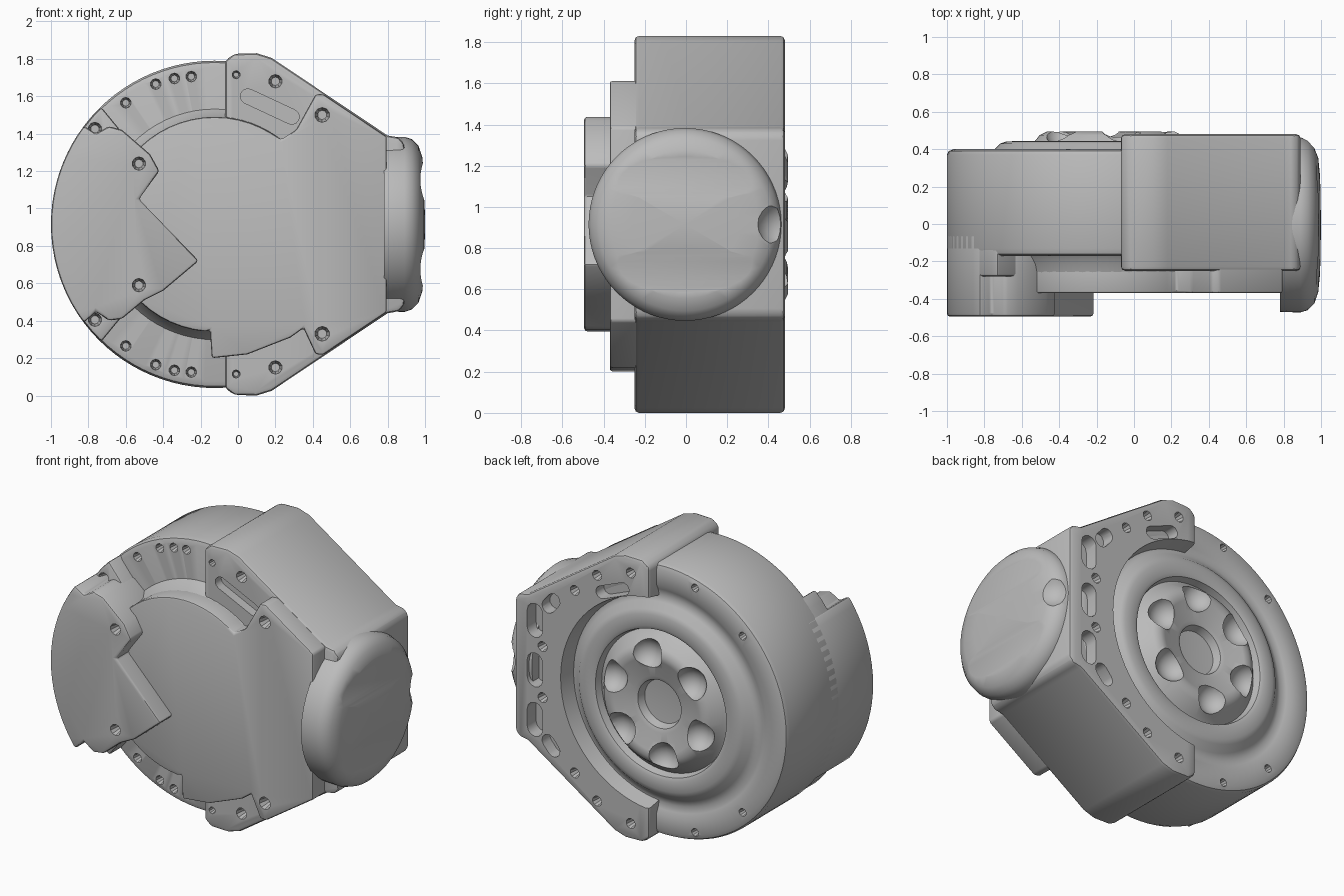
import bpy, bmesh
from math import sin, cos, pi, radians
from mathutils import Matrix

if "Cube" in bpy.data.objects:
    bpy.data.objects.remove(bpy.data.objects["Cube"])

grey = bpy.data.materials.new("cast grey")
grey.use_nodes = True
grey.diffuse_color = (0.5, 0.5, 0.5, 1)
grey.node_tree.nodes["Principled BSDF"].inputs["Base Color"].default_value = (0.5, 0.5, 0.5, 1)

CX, CZ, R = -0.125, 0.915, 0.875   # axis of the round housing
TO_Y = Matrix.Rotation(pi / 2, 4, 'X')


def finish(name, bm):
    bmesh.ops.recalc_face_normals(bm, faces=bm.faces)
    me = bpy.data.meshes.new(name)
    bm.to_mesh(me)
    bm.free()
    ob = bpy.data.objects.new(name, me)
    bpy.context.collection.objects.link(ob)
    me.materials.append(grey)
    return ob


def apply(ob, kind, **settings):
    mod = ob.modifiers.new(kind.lower(), kind)
    for key, value in settings.items():
        setattr(mod, key, value)
    bpy.context.view_layer.objects.active = ob
    bpy.ops.object.modifier_apply(modifier=mod.name)


def arc(radius, start, end, steps):
    angles = [radians(start + (end - start) * i / steps) for i in range(steps + 1)]
    return [(CX + radius * cos(a), CZ + radius * sin(a)) for a in angles]


def prism(name, outline, front, back, bevel):
    """Extrude an x-z outline along y and round its edges."""
    bm = bmesh.new()
    face = bm.faces.new([bm.verts.new((x, front, z)) for x, z in outline])
    new = bmesh.ops.extrude_face_region(bm, geom=[face])["geom"]
    moved = [v for v in new if isinstance(v, bmesh.types.BMVert)]
    bmesh.ops.translate(bm, verts=moved, vec=(0, back - front, 0))
    ob = finish(name, bm)
    apply(ob, 'BEVEL', width=bevel, segments=2, limit_method='ANGLE', angle_limit=radians(25))
    return ob


def lathe(name, profile, matrix, steps=72):
    """Spin (radius, height) points about z, then place the result."""
    bm = bmesh.new()
    verts = [bm.verts.new((r, 0, h)) for r, h in profile]
    edges = [bm.edges.new(pair) for pair in zip(verts, verts[1:])]
    bmesh.ops.spin(bm, geom=verts + edges, cent=(0, 0, 0), axis=(0, 0, 1),
                   angle=2 * pi, steps=steps)
    bmesh.ops.remove_doubles(bm, verts=bm.verts, dist=0.0005)
    bmesh.ops.transform(bm, matrix=matrix, verts=bm.verts)
    return finish(name, bm)


def cut(ob, build):
    """Subtract everything that build() adds to a mesh."""
    bm = bmesh.new()
    build(bm)
    cutter = finish("cutter", bm)
    cutter.hide_render = True
    apply(ob, 'BOOLEAN', operation='DIFFERENCE', solver='EXACT', object=cutter)
    bpy.data.objects.remove(cutter)


def pit(bm, x, y, z, front=True, radius=0.045, depth=0.07):
    small, big = radius * 0.45, radius
    r1, r2 = (small, big) if front else (big, small)
    bmesh.ops.create_cone(bm, cap_ends=True, segments=10, radius1=r1, radius2=r2,
                          depth=depth * 2, matrix=Matrix.Translation((x, y, z)) @ TO_Y)


def ball(bm, x, y, z, radius):
    bmesh.ops.create_uvsphere(bm, u_segments=20, v_segments=12, radius=radius,
                              matrix=Matrix.Translation((x, y, z)))


def pocket(bm, x, y, z, width, length, depth, tilt=0):
    """Stadium-shaped recess, long along z before tilting."""
    half = length / 2 - width / 2
    pts = [(width / 2 * cos(a), half * (1 if i < 7 else -1) + width / 2 * sin(a))
           for i, a in enumerate([pi * k / 6 for k in range(7)] + [pi + pi * k / 6 for k in range(7)])]
    face = bm.faces.new([bm.verts.new((px, -depth, pz)) for px, pz in pts])
    new = bmesh.ops.extrude_face_region(bm, geom=[face])["geom"]
    top = [v for v in new if isinstance(v, bmesh.types.BMVert)]
    bmesh.ops.translate(bm, verts=top, vec=(0, depth * 2, 0))
    bmesh.ops.transform(bm, verts=list(face.verts) + top,
                        matrix=Matrix.Translation((x, y, z)) @ Matrix.Rotation(radians(tilt), 4, 'Y'))


# Round housing; its back has a groove, a raised ring and a lobed hub
rim = [(0, -0.17), (0.84, -0.17), (0.865, -0.16), (0.875, -0.13), (0.875, 0.37), (0.865, 0.39),
       (0.84, 0.4), (0.74, 0.4), (0.71, 0.385), (0.67, 0.375), (0.63, 0.39), (0.59, 0.43),
       (0.56, 0.44), (0.49, 0.445), (0.468, 0.435), (0.455, 0.39), (0.43, 0.41), (0.38, 0.475),
       (0.34, 0.495), (0.3, 0.49), (0.24, 0.465), (0.18, 0.46), (0.155, 0.45), (0.14, 0.4), (0, 0.39)]
housing = lathe("round_housing", rim,
                Matrix.Translation((CX, 0, CZ)) @ Matrix.Rotation(-pi / 2, 4, 'X'), 96)


def housing_cuts(bm):
    for i in range(6):
        a = radians(60 * i + 20)
        ball(bm, CX + 0.33 * cos(a), 0.51, CZ + 0.33 * sin(a), 0.105)
    for side in (1, -1):
        for x, z in ((-0.25, 0.79), (-0.34, 0.78), (-0.44, 0.75), (-0.6, 0.65)):
            pit(bm, x, -0.17, CZ + side * z, radius=0.04)
        for x, z in ((-0.22, 0.79), (-0.56, 0.57)):
            pit(bm, CX + x, 0.4, CZ + side * z, front=False, radius=0.035)


cut(housing, housing_cuts)

# Angular side body that carries the flange
upper = [(-0.07, 0.875), (-0.02, 0.912), (0.1, 0.915), (0.18, 0.89), (0.8, 0.475), (0.86, 0.465), (0.89, 0.43)]
outline = [(x, CZ + z) for x, z in upper] + [(x, CZ - z) for x, z in reversed(upper)]
side_body = prism("side_body", outline, -0.25, 0.48, 0.022)


def ring_clearance(bm):
    bmesh.ops.create_cone(bm, cap_ends=True, segments=72, radius1=0.74, radius2=0.66, depth=0.4,
                          matrix=Matrix.Translation((CX, 0.55, CZ)) @ TO_Y)


def side_recesses(bm):
    for z in (0.32, 0, -0.32):
        pocket(bm, 0.745, 0.48, CZ + z, 0.11, 0.22, 0.09)
    pocket(bm, 0.19, 0.48, CZ + 0.66, 0.08, 0.25, 0.08, 112)
    pocket(bm, 0.17, -0.25, CZ + 0.63, 0.08, 0.34, 0.06, 115)
    for s in (1, -1):
        pocket(bm, 0.63, 0.48, CZ + s * 0.46, 0.09, 0.15, 0.08, s * -40)
        pit(bm, 0.69, 0.48, CZ + s * 0.165, front=False, radius=0.045)
        for x, z in ((0.46, 0.59), (0.3, 0.73), (0.06, 0.81)):
            pit(bm, x, 0.48, CZ + s * z, front=False, radius=0.045)
        pit(bm, 0.2, -0.25, CZ + s * 0.765, radius=0.05)
        pit(bm, -0.01, -0.25, CZ + s * 0.8, radius=0.03)


cut(side_body, ring_clearance)
cut(side_body, side_recesses)

# Sloped shoulder around the front cover
shoulder = lathe("front_shoulder", [(0, 0), (0.62, 0), (0.585, 0.05), (0.565, 0.13), (0.55, 0.18), (0, 0.18)],
                 Matrix.Translation((CX, -0.165, CZ)) @ TO_Y)

# Wide front cover
cover_outline = (arc(0.575, 140, 52, 14) + [(0.31, 1.42), (0.415, 1.61), (0.455, 1.612), (0.795, 1.385),
                 (0.795, 0.445), (0.455, 0.218), (0.415, 0.22), (0.35, 0.36), (0.28, 0.31), (0.05, 0.22),
                 (-0.14, 0.2), (-0.15, 0.35)] + arc(0.575, 265, 220, 7))
cover = prism("front_cover", cover_outline, -0.37, -0.15, 0.018)
cut(cover, lambda bm: [pit(bm, 0.45, -0.37, CZ + s * 0.585, radius=0.055) for s in (1, -1)])

# Low shelf whose corners show beside the raised plate
shelf = prism("plate_shelf", arc(R - 0.003, 134, 226, 18) + [(-0.54, 0.52), (-0.54, 1.31)], -0.28, 0, 0.015)
cut(shelf, lambda bm: [pit(bm, -0.765, -0.28, CZ + s * 0.51, radius=0.05) for s in (1, -1)])

# Raised plate on the outer side of the front
plate_outline = arc(R, 143, 217, 18) + [(-0.76, 0.45), (-0.69, 0.4), (-0.62, 0.41), (-0.5, 0.51), (-0.4, 0.56),
                                        (-0.21, 0.72), (-0.53, 1.05), (-0.42, 1.2), (-0.47, 1.29),
                                        (-0.62, 1.42), (-0.69, 1.44), (-0.76, 1.4)]
plate = prism("raised_plate", plate_outline, -0.495, -0.05, 0.016)
cut(plate, lambda bm: [pit(bm, -0.53, -0.495, CZ + s * 0.325, radius=0.05) for s in (1, -1)])

# Domed end cap with two shallow finger hollows
dome = [(0, 0), (0.465, 0), (0.468, 0.11), (0.455, 0.15), (0.42, 0.185), (0.36, 0.205), (0.26, 0.215), (0, 0.22)]
cap = lathe("end_cap", dome, Matrix.Translation((0.78, -0.005, CZ)) @ Matrix.Rotation(pi / 2, 4, 'Y'))


def cap_cuts(bm):
    for s in (1, -1):
        bmesh.ops.create_cone(bm, cap_ends=True, segments=64, radius1=0.3, radius2=0.3, depth=1.2,
                              matrix=Matrix.Translation((1.275, 0, CZ + s * 0.24)) @ TO_Y)
    # Hollow toward the flange
    ball(bm, 1.03, 0.47, CZ, 0.13)


cut(cap, cap_cuts)

# Soft shading with crisp steps
for ob in (housing, side_body, shoulder, cover, shelf, plate, cap):
    bpy.ops.object.select_all(action='DESELECT')
    ob.select_set(True)
    bpy.context.view_layer.objects.active = ob
    bpy.ops.object.shade_smooth_by_angle(angle=radians(35))
